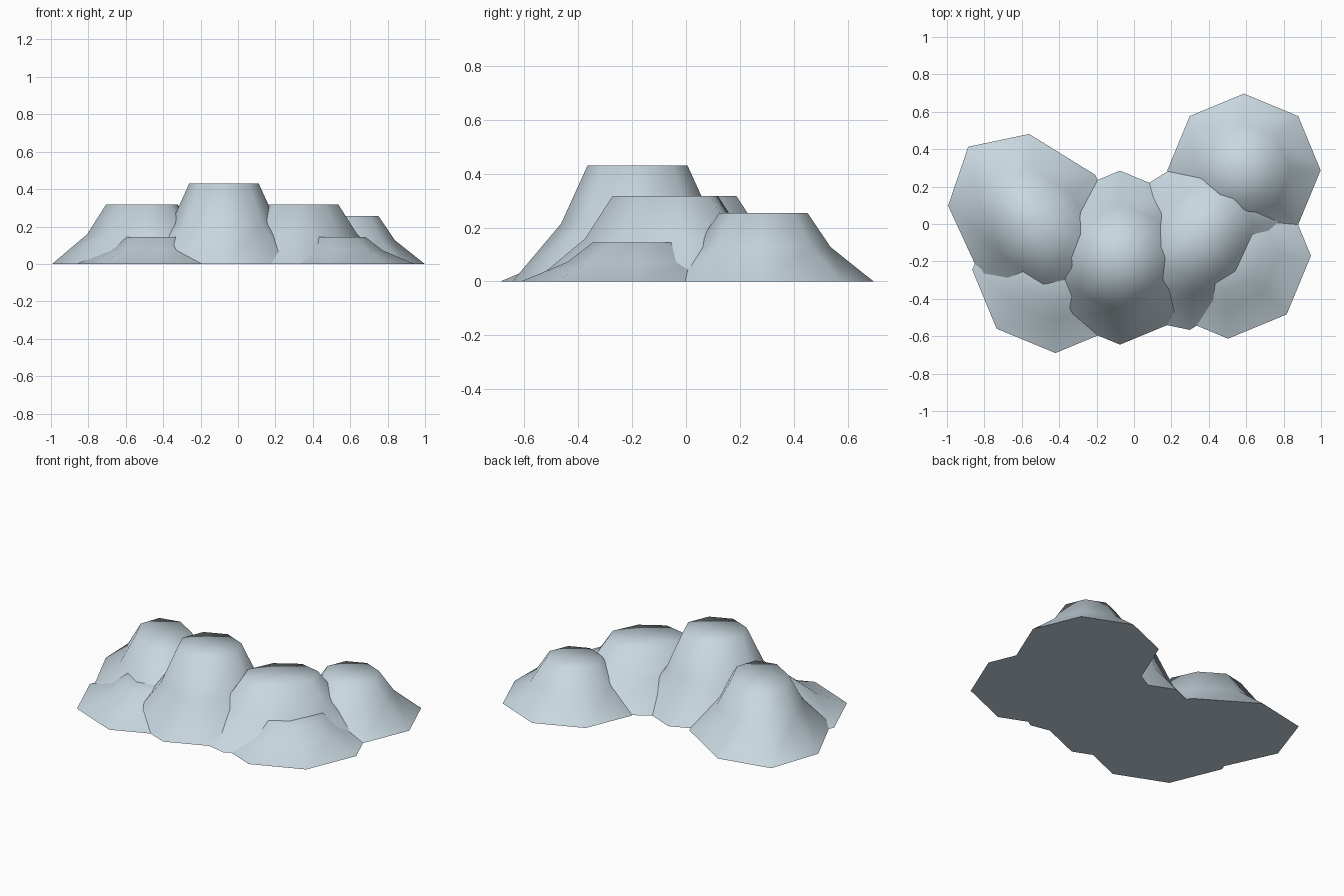
import bpy, math
from mathutils import Matrix, Vector

if "Cube" in bpy.data.objects:
    bpy.data.objects.remove(bpy.data.objects["Cube"])

stone = bpy.data.materials.new("pale_blue_grey")
stone.diffuse_color = (0.58, 0.68, 0.74, 1)
stone.use_nodes = True
stone.node_tree.nodes["Principled BSDF"].inputs["Base Color"].default_value = stone.diffuse_color

SIDES = 8
PROFILE = [(1.0, 0.0), (0.61, 0.5), (0.4, 1.0)]   # radius share, height share


def mound(name, x, y, height, long_r, short_r=None, turn=0):
    """Flared eight-sided hill with a flat top, optionally stretched and turned."""
    short_r = short_r or long_r
    rot = Matrix.Rotation(math.radians(turn), 3, 'Z')
    verts = []
    for r, h in PROFILE:
        for i in range(SIDES):
            a = math.tau * i / SIDES
            p = rot @ Vector((long_r * r * math.cos(a), short_r * r * math.sin(a), h * height))
            verts.append(p + Vector((x, y, 0)))
    faces = [tuple(reversed(range(SIDES)))]
    for k in range(len(PROFILE) - 1):
        for i in range(SIDES):
            j = (i + 1) % SIDES
            lo, hi = k * SIDES, (k + 1) * SIDES
            faces.append((lo + i, lo + j, hi + j, hi + i))
    # top fan around a centre point
    last = (len(PROFILE) - 1) * SIDES
    verts.append(Vector((x, y, height)))
    for i in range(SIDES):
        faces.append((last + i, last + (i + 1) % SIDES, len(verts) - 1))
    mesh = bpy.data.meshes.new(name)
    mesh.from_pydata(verts, [], faces)
    mesh.materials.append(stone)
    ob = bpy.data.objects.new(name, mesh)
    bpy.context.collection.objects.link(ob)
    bpy.ops.object.select_all(action='DESELECT')
    ob.select_set(True)
    bpy.context.view_layer.objects.active = ob
    # soft slopes and rim, sharp base edge
    bpy.ops.object.shade_smooth_by_angle(angle=math.radians(80))


# tall middle hill
mound("centre_hill", -0.075, -0.18, 0.43, 0.465)
# stretched hills either side
mound("left_hill", -0.514, -0.008, 0.317, 0.562, 0.409, 131.5)
mound("right_hill", 0.345, -0.077, 0.317, 0.562, 0.409, 48.5)
# back hill and low front foothills
mound("back_right_hill", 0.588, 0.287, 0.255, 0.41)
mound("front_right_foothill", 0.503, -0.17, 0.145, 0.443)
mound("front_left_foothill", -0.42, -0.245, 0.145, 0.445)
